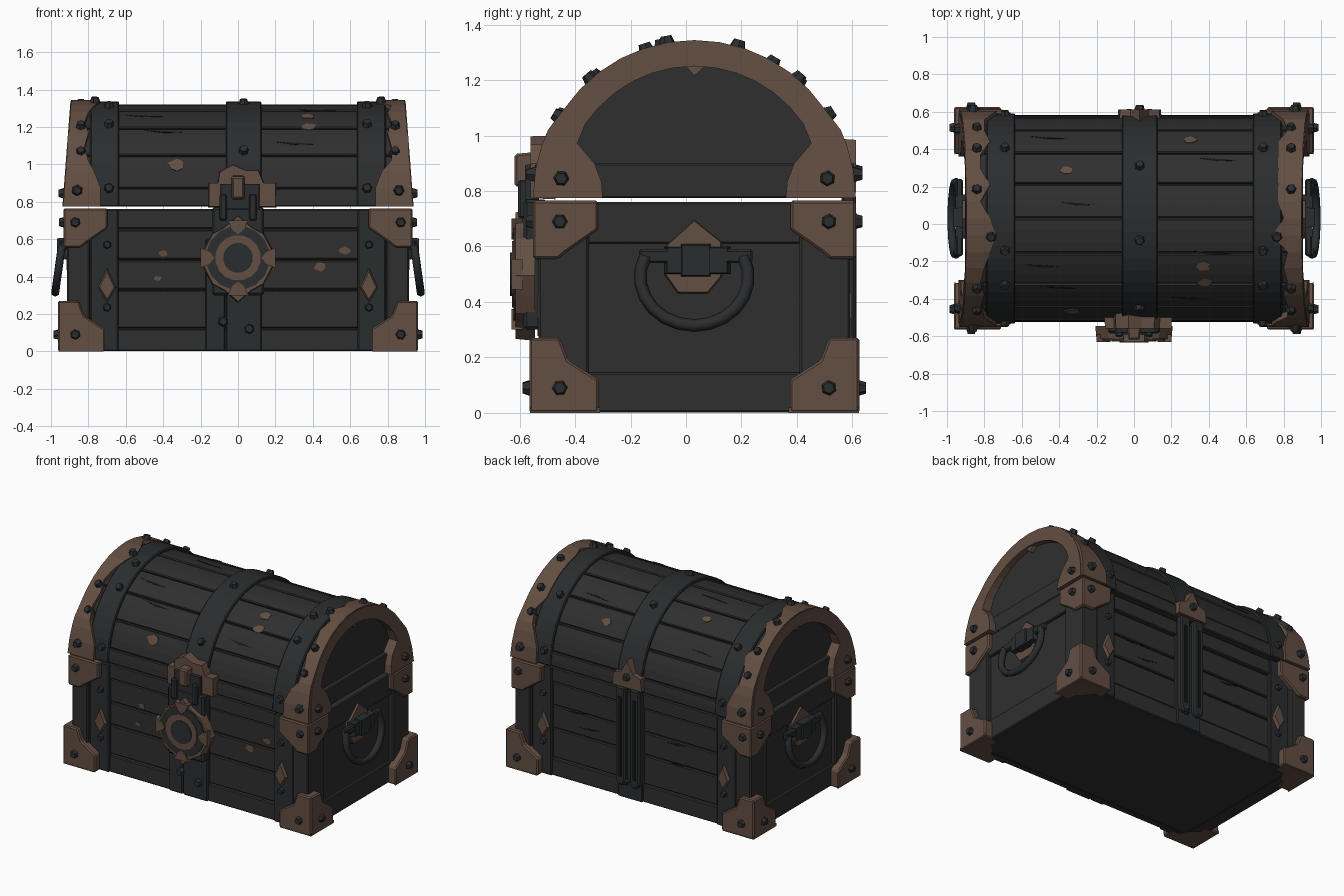
import bpy, bmesh, random
from math import sin, cos, pi, radians
from mathutils import Vector

random.seed(4)
if "Cube" in bpy.data.objects:
    bpy.data.objects.remove(bpy.data.objects["Cube"])

CY, LZ = 0.03, 0.775          # depth centre, lid hinge height


def material(name, rgb):
    m = bpy.data.materials.new(name)
    m.use_nodes = True
    m.diffuse_color = (*rgb, 1)
    bsdf = m.node_tree.nodes["Principled BSDF"]
    bsdf.inputs["Base Color"].default_value = (*rgb, 1)
    bsdf.inputs["Roughness"].default_value = 0.8
    return m


WOOD = material("charcoal wood", (0.028, 0.028, 0.028))
IRON = material("dark iron", (0.023, 0.026, 0.028))
BRONZE = material("worn bronze", (0.125, 0.077, 0.055))
CRACK = material("crack black", (0.008, 0.008, 0.008))


def finish(name, bm, mat, bevel=0):
    bmesh.ops.recalc_face_normals(bm, faces=bm.faces)
    me = bpy.data.meshes.new(name)
    bm.to_mesh(me)
    bm.free()
    me.materials.append(mat)
    ob = bpy.data.objects.new(name, me)
    ob.location.y = CY
    bpy.context.collection.objects.link(ob)
    if bevel:
        mod = ob.modifiers.new("bevel", "BEVEL")
        mod.width, mod.segments = bevel, 1
    return ob


# Frames map (across, up, outward) to a place on one side of the chest
def front(s):
    return lambda a, b, n: Vector((a, s * n, b))


def side(s):
    return lambda a, b, n: Vector((s * n, a, b))


def lid(deg):
    c, s = cos(radians(deg)), sin(radians(deg))
    return lambda a, b, n: Vector((a, -c * n + s * b, LZ + s * n + c * b))


def floor(a, b, n):
    return Vector((a, b, n))


def plate(name, pts, frame, n0, n1, mat, taper=1.0, bevel=0):
    """Extrude a flat outline from n0 to n1, optionally narrowing outward."""
    ca = sum(p[0] for p in pts) / len(pts)
    cb = sum(p[1] for p in pts) / len(pts)
    bm = bmesh.new()
    lo = [bm.verts.new(frame(a, b, n0)) for a, b in pts]
    hi = [bm.verts.new(frame(ca + (a - ca) * taper, cb + (b - cb) * taper, n1)) for a, b in pts]
    bm.faces.new(lo)
    bm.faces.new(hi)
    for i in range(len(pts)):
        j = (i + 1) % len(pts)
        bm.faces.new((lo[i], lo[j], hi[j], hi[i]))
    return finish(name, bm, mat, bevel)


def rect(a0, a1, b0, b1):
    return [(a0, b0), (a1, b0), (a1, b1), (a0, b1)]


def ngon(a, b, r, n, turn=0.0, jitter=0.0):
    return [(a + r * (1 - random.random() * jitter) * cos(turn + i * 2 * pi / n),
             b + r * (1 - random.random() * jitter) * sin(turn + i * 2 * pi / n)) for i in range(n)]


def rivet(a, b, frame, n, r=0.034):
    plate("rivet", ngon(a, b, r, 6, random.random()), frame, n - 0.02, n + 0.024, IRON, 0.6)


def arch(name, degs, section, mat, bevel=0):
    """Sweep a section (index -> list of (x, radius)) over the lid curve."""
    bm = bmesh.new()
    rings = [[bm.verts.new(lid(d)(x, 0, r)) for x, r in section(i)] for i, d in enumerate(degs)]
    k = len(rings[0])
    for p, q in zip(rings, rings[1:]):
        for i in range(k):
            bm.faces.new((p[i], p[(i + 1) % k], q[(i + 1) % k], q[i]))
    bm.faces.new(rings[0])
    bm.faces.new(rings[-1])
    return finish(name, bm, mat, bevel)


def strip(name, d0, d1, steps, x0, x1, r0, r1, mat, bevel=0.006):
    degs = [d0 + (d1 - d0) * i / steps for i in range(steps + 1)]
    arch(name, degs, lambda i: [(x0, r0), (x1, r0), (x1, r1), (x0, r1)], mat, bevel)


def chip(a, b, frame, n, r):
    pts = [(a + (p - a) * 1.2, b + (q - b) * 0.85) for p, q in ngon(a, b, r, 9, 0, 0.4)]
    plate("bare_patch", pts, frame, n - 0.005, n + 0.003, BRONZE)


def crack(a, b, frame, n, w):
    pts = [(a - w, b + 0.012), (a, b - 0.008), (a + w, b - 0.004), (a + w * 0.2, b + 0.005)]
    plate("wood_crack", pts, frame, n - 0.005, n + 0.002, CRACK)


# Chest body core and lid core
plate("body_core", rect(-0.885, 0.885, -0.5, 0.5), floor, 0.004, 0.755, WOOD)
half = [(0.53 * cos(pi * i / 24), LZ + 0.53 * sin(pi * i / 24)) for i in range(25)]
plate("lid_core", half, side(1), -0.855, 0.855, WOOD)

# Lid planks, rails and iron bands
for i in range(8):
    strip("lid_plank", 10.4 + 20 * i, 29.6 + 20 * i, 3, -0.85, 0.85, 0.5, 0.545, WOOD)
for d in (0, 170):
    strip("lid_rail", d, d + 10, 2, -0.87, 0.87, 0.5, 0.553, WOOD)
for x0, x1 in ((-0.79, -0.635), (0.635, 0.79), (-0.065, 0.125)):
    strip("lid_band", 0, 180, 24, x0, x1, 0.5, 0.562, IRON)
for x in (-0.69, 0.69):
    for d in (10, 51, 72, 132, 170):
        rivet(x, 0, lid(d), 0.562)
for d in (32, 78, 120):
    rivet(0.03, 0, lid(d), 0.562)

# Bronze end trims of the lid: outer wrap with ragged edge, and end arch
degs = [0, 10, 19, 25] + [25 + 130 * i / 14 for i in range(1, 14)] + [155, 161, 170, 180]
last = len(degs) - 1
for s, tag in ((1, "left"), (-1, "right")):
    ragged = [random.choice((0.77, 0.80, 0.82)) for _ in degs]
    for i, d in enumerate(degs):
        if d < 12 or d > 168:
            ragged[i] = 0.735
        elif abs(d - 80) < 7:
            ragged[i] = 0.74

    def out_x(d):
        return 0.935 - 0.043 * sin(radians(d))

    def wrap(i):
        r = 0.582 if min(i, last - i) < 4 else 0.569
        return [(s * ragged[i], 0.5), (s * out_x(degs[i]), 0.5),
                (s * out_x(degs[i]), r), (s * ragged[i], r)]

    def end(i):
        r0 = {0: 0.33, 1: 0.34, 2: 0.38, 3: 0.465}.get(min(i, last - i), 0.475)
        x = out_x(degs[i]) + 0.004
        return [(s * 0.84, r0), (s * x, r0), (s * x, 0.563), (s * 0.84, 0.563)]

    arch("lid_trim_wrap_" + tag, degs, wrap, BRONZE)
    arch("lid_trim_end_" + tag, degs, end, BRONZE)
    plate("trim_notch_" + tag, [(-0.04, 1.26), (0.0, 1.215), (0.05, 1.26)], side(s), 0.85, 0.885, BRONZE)
    plate("lid_end_rail_" + tag, rect(-0.48, 0.48, LZ, 0.9), side(s), 0.8, 0.885, WOOD, 1, 0.006)
    for d in (31, 49, 80, 106, 131, 148):
        rivet(s * (0.765 if d == 80 else 0.84), 0, lid(d), 0.569)

# Front and back planks, rails, bands and corner posts
for s in (-1, 1):
    f = front(s)
    for z0, z1 in ((0.125, 0.325), (0.332, 0.485), (0.492, 0.65)):
        plate("body_plank", rect(-0.86, 0.86, z0, z1), f, 0.48, 0.521, WOOD, 1, 0.006)
    for z0, z1 in ((0.002, 0.12), (0.657, 0.76)):
        plate("body_rail", rect(-0.86, 0.86, z0, z1), f, 0.48, 0.534, WOOD, 1, 0.006)
    plate("centre_band", rect(-0.065, 0.125, 0.002, 0.76), f, 0.48, 0.548, IRON, 1, 0.006)
    rivet(0.06, 0.12, f, 0.548)
    for t in (-1, 1):
        a = 0.715 * t
        plate("side_band", rect(a - 0.075, a + 0.075, 0.002, 0.76), f, 0.48, 0.546, IRON, 1, 0.006)
        gem = [(0.7 * t, 0.25), (0.7 * t + 0.055, 0.34), (0.7 * t, 0.46), (0.7 * t - 0.055, 0.34)]
        plate("bronze_diamond", gem, f, 0.53, 0.566, BRONZE, 0.7)
        rivet(0.7 * t, 0.235, f, 0.546, 0.028)
        rivet(0.7 * t, 0.57, f, 0.546, 0.028)
plate("lower_front_strap", rect(-0.175, -0.07, 0.002, 0.6), front(-1), 0.48, 0.545, IRON, 1, 0.006)
rivet(-0.08, 0.16, front(-1), 0.548)

# Corner posts, end rails, and bronze corner guards
low = [(0, 0), (0.25, 0), (0.25, 0.12), (0.14, 0.19), (0.11, 0.27), (0, 0.27)]
high = [(0, 0.765), (0.235, 0.765), (0.235, 0.66), (0.12, 0.58), (0.09, 0.555), (0, 0.555)]
for s in (-1, 1):
    for z0, z1 in ((0.002, 0.145), (0.61, 0.76)):
        plate("end_rail", rect(-0.5, 0.5, z0, z1), side(s), 0.8, 0.904, WOOD, 1, 0.006)
    for t in (-1, 1):
        post = rect(s * 0.795, s * 0.915, t * 0.38, t * 0.562)
        plate("corner_post", post, floor, 0.002, 0.76, WOOD, 1, 0.008)
        for outline, x, y, z in ((low, 0.962, 0.595, 0.09), (high, 0.932, 0.582, 0.69)):
            # guards overlap at the corner to form one folded piece
            plate("corner_guard_face", [(s * (x - a), b) for a, b in outline],
                  front(t), 0.5, y, BRONZE, 1, 0.008)
            plate("corner_guard_end", [(t * (y - a), b) for a, b in outline],
                  side(s), 0.85, x, BRONZE, 1, 0.008)
            rivet(s * 0.87, z, front(t), y)
            rivet(t * 0.485, z, side(s), x)
        foot = [(s * 0.96, t * 0.593), (s * 0.72, t * 0.593), (s * 0.82, t * 0.44), (s * 0.96, t * 0.34)]
        plate("corner_foot", foot, floor, 0, 0.02, BRONZE)
        rivet(s * 0.86, 0.86, front(t), 0.582)
        rivet(t * 0.48, 0.845, side(s), 0.935)

# Carrying handles at both ends
for s, tag in ((1, "left"), (-1, "right")):
    back = [(-0.1, 0.61), (0, 0.7), (0.1, 0.62), (0.1, 0.49), (0.05, 0.43), (-0.06, 0.43), (-0.11, 0.5)]
    plate("handle_plate_" + tag, back, side(s), 0.88, 0.918, BRONZE, 0.95)
    plate("handle_bracket_" + tag, rect(-0.11, 0.13, 0.5, 0.6), side(s), 0.9, 0.955, IRON, 0.9)
    plate("handle_clasp_" + tag, rect(-0.05, 0.06, 0.49, 0.61), side(s), 0.9, 0.968, IRON, 0.9)
    plate("handle_axle_" + tag, rect(-0.2, 0.21, 0.54, 0.59), side(s), 0.915, 0.952, IRON, 1, 0.008)
    cu = bpy.data.curves.new("handle_ring_" + tag, "CURVE")
    cu.dimensions, cu.bevel_depth, cu.bevel_resolution, cu.use_fill_caps = "3D", 0.023, 1, True
    sp = cu.splines.new("POLY")
    sp.points.add(14)
    for i, p in enumerate(sp.points):
        t = radians(-205 + 230 * i / 14)
        z = 0.49 + 0.175 * sin(t)
        p.co = (s * (0.977 - 0.14 * (z - 0.315)), 0.195 * cos(t), z, 1)
    cu.materials.append(IRON)
    ring = bpy.data.objects.new(cu.name, cu)
    ring.location.y = CY
    bpy.context.collection.objects.link(ring)

# Front lock: housing, star plate, ringed face and hasp
F = front(-1)
plate("lock_housing", rect(-0.14, 0.14, 0.3, 0.77), F, 0.53, 0.615, IRON, 1, 0.012)
star = []
for i in range(16):
    r = 0.235 if i % 4 == 0 else (0.195 if i % 2 == 0 else 0.188)
    k = 0.88 if i % 8 == 0 else 1
    star.append((r * k * cos(i * pi / 8), 0.495 + r * sin(i * pi / 8)))
plate("lock_star", star, F, 0.575, 0.645, BRONZE, 0.97)
for name, r, n, mat in (("lock_face", 0.172, 0.652, IRON), ("lock_ring", 0.122, 0.658, BRONZE),
                        ("lock_boss", 0.08, 0.664, IRON)):
    plate(name, ngon(0, 0.5, r, 16, pi / 16), F, 0.6, n, mat)
for i in range(4):
    t = i * pi / 2
    spike = [(0.2, -0.055), (0.2, 0.055), (0.15, 0.03), (0.125, 0), (0.15, -0.03)]
    pts = [(a * cos(t) - b * sin(t), 0.5 + a * sin(t) + b * cos(t)) for a, b in spike]
    plate("lock_spike", pts, F, 0.62, 0.66, BRONZE)
hasp = [(-0.16, 0.77), (-0.16, 0.9), (-0.11, 0.9), (-0.1, 0.96), (-0.03, 1.0), (0.04, 0.97),
        (0.11, 0.97), (0.14, 0.9), (0.205, 0.9), (0.205, 0.77)]
plate("hasp_plate", hasp, F, 0.5, 0.59, BRONZE, 0.97)
plate("hasp_frame", rect(-0.1, 0.12, 0.74, 0.9), F, 0.56, 0.61, IRON, 0.92)
plate("hasp_loop", rect(-0.035, 0.035, 0.81, 0.94), F, 0.58, 0.648, BRONZE, 0.9, 0.008)
for t in (-1, 1):
    plate("hasp_arm", rect(t * 0.06, t * 0.1, 0.7, 0.84), F, 0.58, 0.635, IRON, 1, 0.008)

# Back hinge: twin straps under a pointed bronze cap
B = front(1)
for x in (-0.025, 0.085):
    strap = [(x - 0.038, 0.13), (x - 0.02, 0.1), (x + 0.02, 0.1), (x + 0.038, 0.13),
             (x + 0.038, 0.79), (x - 0.038, 0.79)]
    plate("hinge_strap", strap, B, 0.53, 0.582, IRON, 1, 0.01)
    plate("hinge_slot", rect(x - 0.012, x + 0.012, 0.16, 0.72), B, 0.575, 0.585, CRACK)
cap = [(-0.09, 0.79), (0.15, 0.79), (0.14, 0.88), (0.08, 0.9), (0.03, 0.99), (-0.02, 0.9), (-0.08, 0.88)]
plate("hinge_cap", cap, B, 0.5, 0.582, BRONZE, 0.95)
rivet(0.03, 0.87, B, 0.582)

# Worn patches and cracks in the wood
for a, d, r in ((-0.33, 24, 0.045), (0.38, 51, 0.04), (-0.36, 118, 0.035), (0.37, 62, 0.04), (0.3, 140, 0.035)):
    chip(a, 0, lid(d), 0.545, r)
for a, z, r in ((-0.4, 0.525, 0.025), (-0.43, 0.39, 0.02), (0.44, 0.45, 0.035), (0.57, 0.54, 0.03)):
    chip(a, z, F, 0.521, r)
    crack(a * 0.8, z - 0.06, B, 0.521, 0.08)
for a, d in ((-0.4, 47), (-0.5, 62), (0.42, 70), (0.3, 38), (-0.3, 98), (0.45, 125), (-0.45, 142)):
    crack(a, 0, lid(d), 0.5445, 0.1)
